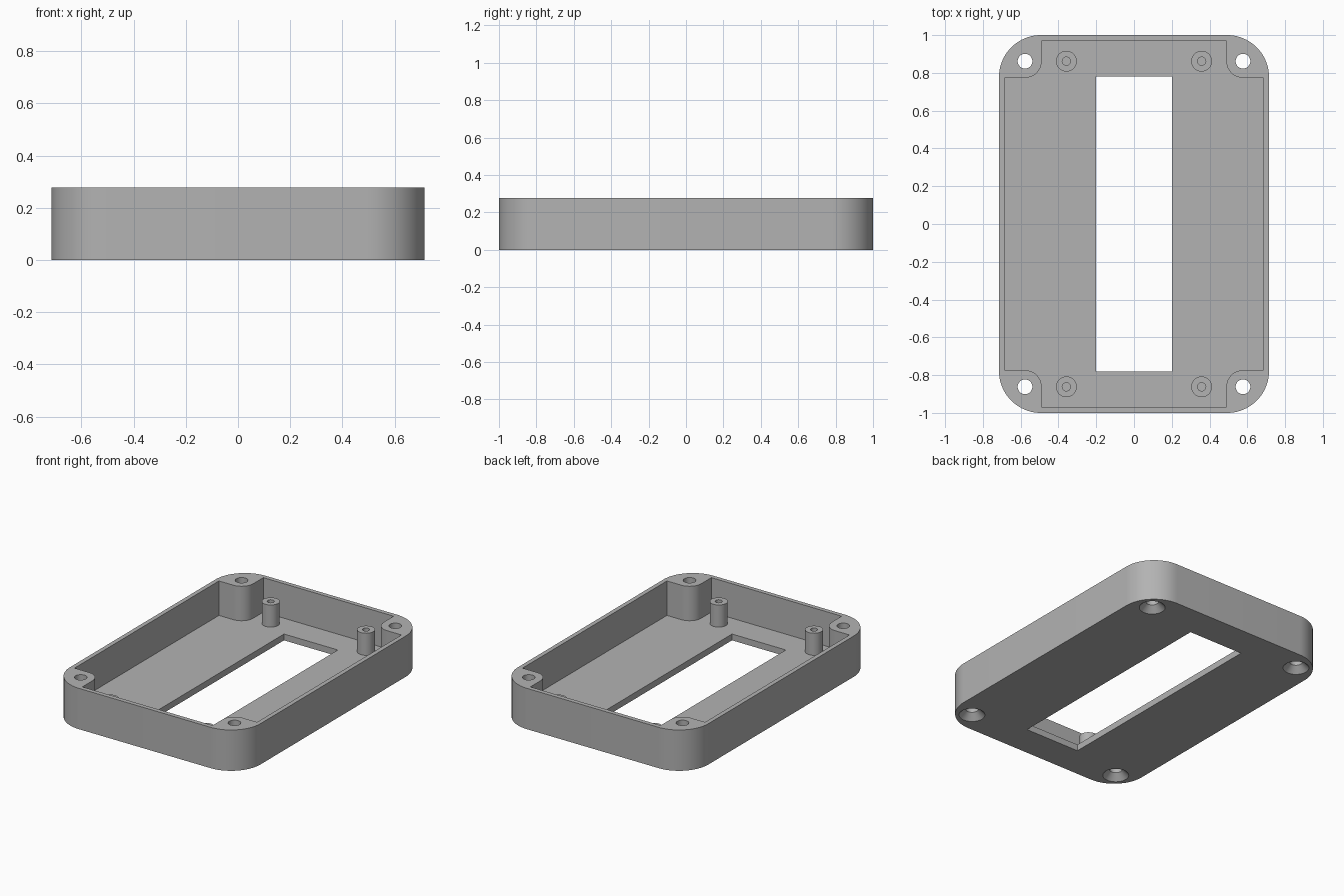
import bpy
from math import cos, sin, pi, radians

cube = bpy.data.objects.get("Cube")
if cube:
    bpy.data.objects.remove(cube, do_unlink=True)

# Overall sizes
HX, HY, HEIGHT, FLOOR = 0.715, 1.0, 0.277, 0.043
WALL, CORNER = 0.03, 0.222
SCREW_X, SCREW_Y, BOSS_R, HOLE_R = 0.577, 0.862, 0.088, 0.039
POST_X, POST_TOP = 0.358, 0.193
QUADRANTS = [(1, 1), (-1, 1), (-1, -1), (1, -1)]

grey = bpy.data.materials.new("grey plastic")
grey.use_nodes = True
colour = (0.45, 0.45, 0.45, 1)
grey.diffuse_color = colour
grey.node_tree.nodes["Principled BSDF"].inputs["Base Color"].default_value = colour


def arc(cx, cy, r, start, end, n):
    angles = [radians(start + (end - start) * i / n) for i in range(n + 1)]
    return [(cx + r * cos(a), cy + r * sin(a)) for a in angles]


def prism(name, outline, z0, z1):
    """Extrude a counter-clockwise outline from z0 to z1."""
    n = len(outline)
    verts = [(x, y, z) for z in (z0, z1) for x, y in outline]
    sides = [(i, (i + 1) % n, n + (i + 1) % n, n + i) for i in range(n)]
    caps = [tuple(reversed(range(n))), tuple(range(n, 2 * n))]
    mesh = bpy.data.meshes.new(name)
    mesh.from_pydata(verts, [], sides + caps)
    mesh.materials.append(grey)
    obj = bpy.data.objects.new(name, mesh)
    bpy.context.collection.objects.link(obj)
    return obj


def cone(name, x, y, z0, z1, r0, r1):
    bpy.ops.mesh.primitive_cone_add(vertices=40, radius1=r0, radius2=r1,
                                    depth=z1 - z0, location=(x, y, (z0 + z1) / 2))
    obj = bpy.context.object
    obj.name = name
    obj.data.materials.append(grey)
    return obj


def boolean(target, tool, operation="DIFFERENCE"):
    """Apply a boolean and discard the tool."""
    bpy.context.view_layer.objects.active = target
    mod = target.modifiers.new("boolean", "BOOLEAN")
    mod.object, mod.operation, mod.solver = tool, operation, "EXACT"
    bpy.ops.object.modifier_apply(modifier=mod.name)
    bpy.data.objects.remove(tool, do_unlink=True)


# Rounded outer block
outer = []
for k, (sx, sy) in enumerate(QUADRANTS):
    outer += arc(sx * (HX - CORNER), sy * (HY - CORNER), CORNER, 90 * k, 90 * k + 90, 20)
case = prism("case", outer, 0, HEIGHT)

# Cavity that leaves a rounded screw boss in every corner
ix, iy = HX - WALL, HY - WALL
cavity = []
for k, (sx, sy) in enumerate(QUADRANTS):
    notch = arc(sx * SCREW_X, sy * SCREW_Y, BOSS_R, 270 + 90 * k, 180 + 90 * k, 14)
    side = (sx * ix, sy * (SCREW_Y - BOSS_R))
    end = (sx * (SCREW_X - BOSS_R), sy * iy)
    first, last = (side, end) if sx * sy > 0 else (end, side)
    cavity += [first] + notch + [last]
boolean(case, prism("cavity_cutter", cavity, FLOOR, HEIGHT + 0.1))

# Window through the floor
window = [(-0.202, -0.782), (0.202, -0.782), (0.202, 0.782), (-0.202, 0.782)]
boolean(case, prism("window_cutter", window, -0.1, HEIGHT))

# Countersunk corner screw holes
for sx, sy in QUADRANTS:
    x, y = sx * SCREW_X, sy * SCREW_Y
    boolean(case, cone("hole_cutter", x, y, -0.1, HEIGHT + 0.1, HOLE_R, HOLE_R))
    boolean(case, cone("sink_cutter", x, y, -0.01, 0.041, 0.09, HOLE_R))

# Standoff posts with blind holes
for sx, sy in QUADRANTS:
    x, y = sx * POST_X, sy * SCREW_Y
    post = cone("post", x, y, FLOOR - 0.01, POST_TOP, 0.055, 0.055)
    boolean(case, post, "UNION")
for sx, sy in QUADRANTS:
    x, y = sx * POST_X, sy * SCREW_Y
    boolean(case, cone("pilot_cutter", x, y, FLOOR + 0.002, HEIGHT, 0.022, 0.022))

# Smooth curved walls, keep crisp edges
bpy.ops.object.select_all(action="DESELECT")
case.select_set(True)
bpy.context.view_layer.objects.active = case
bpy.ops.object.shade_smooth_by_angle(angle=radians(30))
